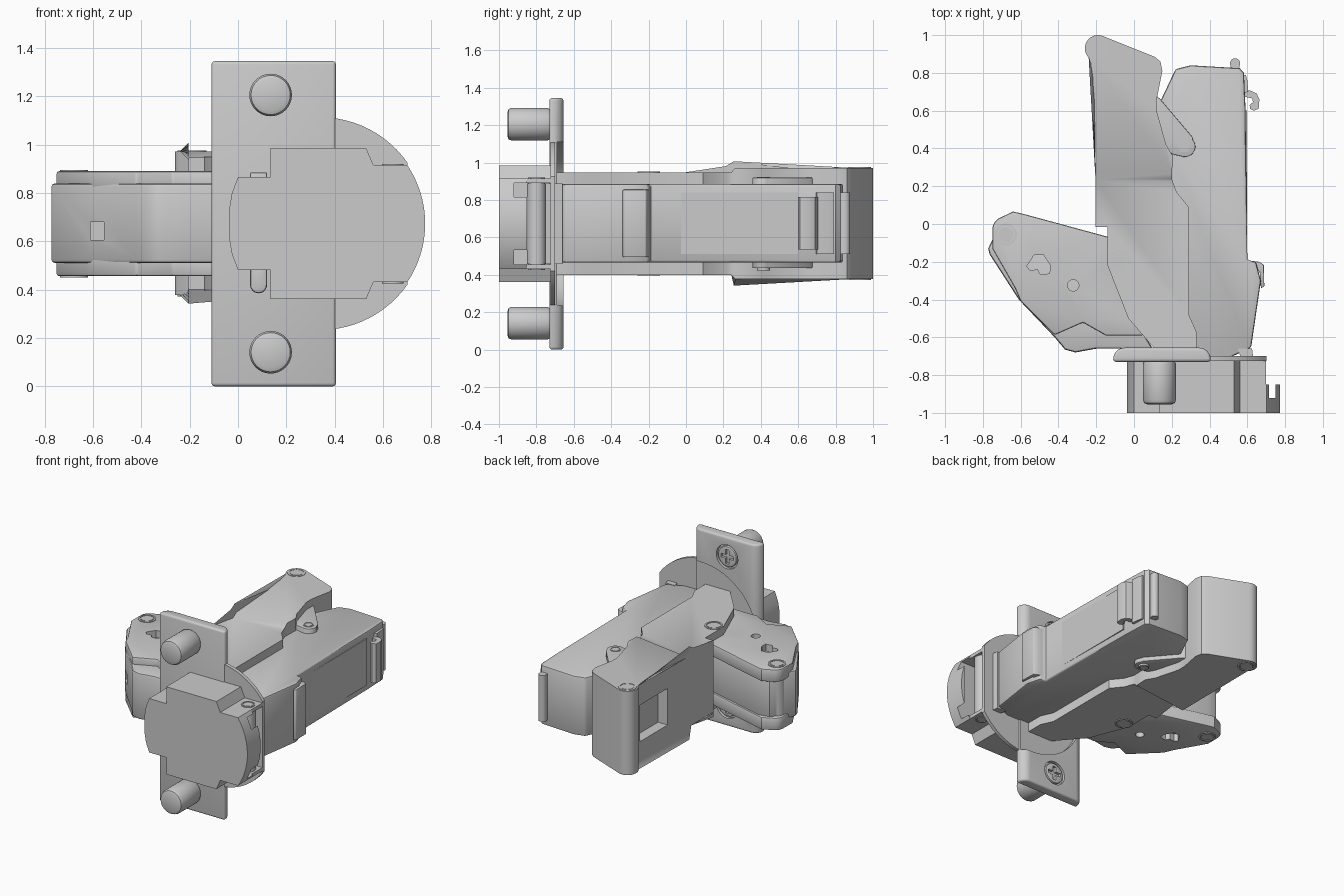
import bpy, bmesh, math
from mathutils import Vector

if "Cube" in bpy.data.objects:
    bpy.data.objects.remove(bpy.data.objects["Cube"])

ZC = 0.673          # mirror height of the mechanism
cutters = []


def arc(cx, cy, r, a0, a1, n=12):
    return [(cx + r * math.cos(math.radians(a0 + (a1 - a0) * i / n)),
             cy + r * math.sin(math.radians(a0 + (a1 - a0) * i / n))) for i in range(n + 1)]


def finish(name, bm, bevel=0, seg=2):
    bmesh.ops.recalc_face_normals(bm, faces=bm.faces)
    me = bpy.data.meshes.new(name)
    bm.to_mesh(me)
    bm.free()
    ob = bpy.data.objects.new(name, me)
    bpy.context.collection.objects.link(ob)
    if bevel:
        m = ob.modifiers.new("bevel", 'BEVEL')
        m.width, m.segments, m.limit_method, m.angle_limit = bevel, seg, 'ANGLE', math.radians(50)
    return ob


def prism_bm(pts, lo, hi, axis='z'):
    bm = bmesh.new()
    put = (lambda p, h: (p[0], p[1], h)) if axis == 'z' else (lambda p, h: (p[0], h, p[1]))
    a = [bm.verts.new(put(p, lo)) for p in pts]
    b = [bm.verts.new(put(p, hi)) for p in pts]
    bm.faces.new(a)
    bm.faces.new(b[::-1])
    for i in range(len(pts)):
        j = (i + 1) % len(pts)
        bm.faces.new((a[i], a[j], b[j], b[i]))
    return bm


def prism(name, pts, lo, hi, axis='z', bevel=0, seg=2):
    return finish(name, prism_bm(pts, lo, hi, axis), bevel, seg)


def box(name, x0, x1, y0, y1, z0, z1, bevel=0):
    return prism(name, [(x0, y0), (x1, y0), (x1, y1), (x0, y1)], z0, z1, 'z', bevel)


def rod(name, u, v, r, lo, hi, axis='z', bevel=0, n=32):
    return prism(name, arc(u, v, r, 0, 360 - 360 / n, n - 1), lo, hi, axis, bevel)


def cut(ob, cutter):
    cutter.hide_render = True
    cutters.append(cutter)
    m = ob.modifiers.new("cut", 'BOOLEAN')
    m.operation, m.object = 'DIFFERENCE', cutter


def rivet(name, x, y, r, half):
    # raised collar with a centre pin, showing on both sides
    ob = rod(name + "_collar", x, y, r, ZC - half - .005, ZC + half + .005)
    cut(ob, rod("cut_top", x, y, r * .8, ZC + half - .003, 2))
    cut(ob, rod("cut_bottom", x, y, r * .8, -1, ZC - half + .003))
    rod(name + "_pin", x, y, r * .7, ZC - half - .004, ZC + half + .004)


# mounting plate with rounded back edges and circular relief
plate = prism("mounting_plate", [(-.11, -.73), (.405, -.73)] + arc(.345, -.715, .06, 0, 90, 8)
              + arc(-.05, -.715, .06, 90, 180, 8), 0, 1.345, 'z', .02, 3)
cut(plate, rod("cut_relief", .34, ZC, .44, -.69, -.5, 'y', n=64))

# dowels, screw heads
for side, s in (("upper", 1), ("lower", -1)):
    z = ZC + s * .532
    rod("dowel_" + side, .135, z, .088, -.955, -.72, 'y', .024)
    cut(plate, rod("cut_screw", .135, z, .085, -.675, -.6, 'y'))
    screw = rod("screw_" + side, .135, z, .072, -.70, -.656, 'y', .006)
    cut(screw, box("cut_cross_a", .135 - .05, .135 + .05, -.675, -.6, z - .013, z + .013))
    cut(screw, box("cut_cross_b", .135 - .013, .135 + .013, -.675, -.6, z - .05, z + .05))

# cup flange
prism("cup_flange", arc(.34, ZC, .44, 35, 325, 64), -.725, -.70, 'y')

# cup: upper half outline mirrored around ZC
half = arc(.34, ZC, .434, 0, 33.9, 10) + [(.56, .915), (.53, .985), (.135, .985), (.135, .865),
                                         (0, .865), (-.025, .8), (-.037, .73)]
cup = prism("hinge_cup", half + [(x, 2 * ZC - z) for x, z in half[:0:-1]], -1, -.715, 'y')
cut(cup, box("cut_rim", .70, .9, -.85, -.5, 0, 1.4))
cut(cup, box("cut_cavity", .25, .75, -.92, -.6, .455, .89))

# hinge barrel in the cup and its strap
rod("cup_barrel", .64, -.8, .05, .458, .888)
rivet("cup_pivot", .64, -.8, .045, .242)
prism("barrel_strap", [(.6, -.82), (.64, -.78), (.625, -.66), (.55, -.66)], .458, .888)

# adjuster slot pieces beside the cup
prism("adjuster_slot", arc(.085, .42, .035, 180, 360) + arc(.085, .5, .035, 0, 180), -.765, -.7, 'y', .01)
box("adjuster_tab", .05, .12, -.765, -.7, .8, .885, .006)

# main arm body
prism("main_arm", [(.3, -.71), (.5, -.71), (.62, -.655), (.672, -.3), (.645, -.2), (.6, -.19), (.59, .62),
                   (.582, .8), (.56, .825), (.3, .84), (.22, .82), (.135, .64), (.17, .42), (.1, .3),
                   (.1, -.6)], .465, .885, 'z', .012)
prism("side_lip", [(.58, -.19), (.66, -.2), (.687, -.215), (.69, -.33), (.672, -.34), (.665, -.25),
                   (.6, -.24)], .495, .855, 'z', .004)
box("side_seam", .57, .598, -.15, .6, .51, .84)

# clip at the far end
prism("clip_knob", arc(.535, .85, .027, -20, 200) + [(.52, .8), (.55, .8)], .51, .84)
prism("clip_body", [(.56, .79), (.592, .79), (.6, .76), (.605, .70), (.57, .69)], .51, .84)
prism("clip_hook", [(.58, .71), (.62, .705), (.65, .69), (.664, .66), (.66, .61), (.635, .6), (.615, .61),
                    (.612, .63), (.63, .645), (.625, .665), (.58, .675)], .535, .815)

# middle arm: flat channel that steps up to a taller outer section
pts = ([(-.205, -.015), (-.205, .84)] + arc(-.19, .93, .07, 212, 65, 14)
       + [(.11, .885), (.14, .86), (.15, .81), (.12, .66), (.12, .6), (.17, .42), (.205, .36), (.2, .24),
          (.225, .17), (.29, .09), (.29, -.48), (.33, -.57), (.33, -.72), (.16, -.72), (.1, -.65),
          (-.03, -.5), (-.14, -.22), (-.14, -.015)])
bm = prism_bm(pts, .40, .946)
for y in (.225, .265):
    bmesh.ops.bisect_plane(bm, geom=bm.verts[:] + bm.edges[:] + bm.faces[:], dist=1e-5,
                           plane_co=Vector((0, y, 0)), plane_no=Vector((0, 1, 0)))
for v in bm.verts:
    if v.co.y > .26:
        v.co.z = .972 if v.co.z > ZC else .377
edges = [e for e in bm.edges if all(v.co.x < -.2049 and v.co.y < .845 for v in e.verts)
         and abs(e.verts[0].co.y - e.verts[1].co.y) > .01
         and (e.verts[0].co.z - ZC) * (e.verts[1].co.z - ZC) > 0]
edges = [e for e in edges if abs(e.verts[0].co.x - e.verts[1].co.x) < 1e-4]
bmesh.ops.bevel(bm, geom=edges, offset=.035, segments=5, profile=.5, affect='EDGES')
arm = finish("middle_arm", bm)
cut(arm, box("cut_window", -.3, -.13, .5, .81, .54, .80))
rivet("middle_arm_far", -.19, .93, .06, .297)
rivet("middle_arm_near", -.08, -.2, .06, .273)

# link between the arms
prism("arm_link", [(.118, .68), (.14, .66), (.31, .46)] + arc(.27, .41, .055, 40, -100, 10)
      + [(.2, .37), (.15, .42), (.115, .6)], .435, .92, 'z', .005)
rivet("link_pivot", .265, .415, .035, .246)

# front bracket: inner body with two cheek plates
inner = prism("bracket_body", [(-.68, .03), (-.72, -.02), (-.772, -.13), (-.765, -.16), (-.61, -.4), (-.42, -.6),
                               (-.365, -.665), (-.31, -.68), (-.2, -.66), (.1, -.66), (0, -.5), (-.1, -.09),
                               (-.6, .045)], .51, .84, 'z', .015)
cut(inner, box("cut_notch", -.61, -.555, -.6, -.36, .605, .68))
cheek = [(-.13, -.07), (-.58, .052), (-.64, .066)] + arc(-.68, -.03, .07, 110, 170, 5)[1:] + [
    (-.75, -.13), (-.63, -.34), (-.6, -.41), (-.42, -.588), (-.27, -.522), (-.15, -.59), (.05, -.59),
    (0, -.5), (-.12, -.22)]
hole = [(-.568, -.225), (-.53, -.165), (-.48, -.162), (-.443, -.22), (-.447, -.262), (-.495, -.268), (-.51, -.24),
        (-.55, -.245)]
for side, lo, hi in (("upper", .80, .89), ("lower", .456, .546)):
    ob = prism("bracket_cheek_" + side, cheek, lo, hi, 'z', .01)
    cut(ob, prism("cut_hole", hole, .3, 1))
    cut(ob, rod("cut_round_hole", -.322, -.325, .03, .3, 1))
rivet("bracket_pivot", -.678, -.055, .058, .217)

# bake modifiers, drop cutters, smooth by angle
bpy.ops.object.select_all(action='SELECT')
bpy.context.view_layer.objects.active = plate
bpy.ops.object.convert(target='MESH')
for c in cutters:
    bpy.data.objects.remove(c)
bpy.ops.object.select_all(action='SELECT')
bpy.ops.object.shade_smooth_by_angle(angle=math.radians(35))
